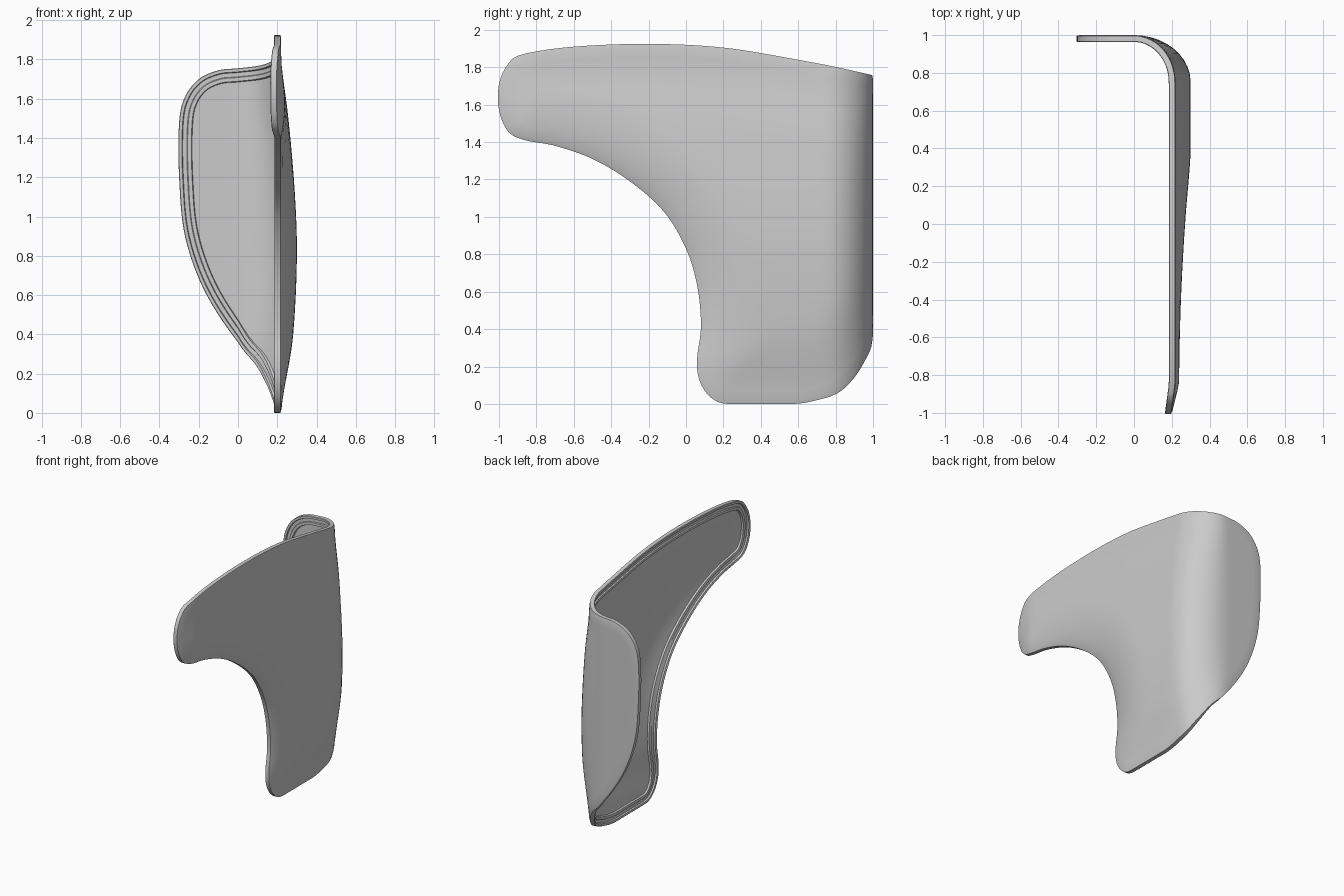
import bpy, bmesh, math
from mathutils import Vector
from mathutils.geometry import delaunay_2d_cdt

cube = bpy.data.objects.get("Cube")
if cube:
    bpy.data.objects.remove(cube, do_unlink=True)

# Flat pattern of the panel: distance along the wrap, height
OUTLINE = [(-.87, 1.87), (-.95, 1.82), (-1, 1.71), (-1, 1.57), (-.95, 1.455), (-.86, 1.41),
           (-.7, 1.38), (-.5, 1.31), (-.3, 1.19), (-.12, 1.03), (0, .83), (.06, .63),
           (.08, .42), (.06, .25), (.065, .15), (.1, .07), (.16, .015), (.23, 0), (.4, 0),
           (.58, 0), (.7, .02), (.82, .06), (.92, .14), (1.02, .24), (1.16, .36),
           (1.33, .62), (1.43, .9), (1.46, 1.2), (1.46, 1.48), (1.43, 1.61), (1.36, 1.7),
           (1.26, 1.745), (1.16, 1.755), (.95, 1.775), (.6, 1.84), (.2, 1.905),
           (-.2, 1.925), (-.6, 1.91)]
# Edge section: inset from the outline, depth below the outer skin
SECTION = [(.07, 0), (.02, 0), (0, .004), (0, .033), (.003, .036), (.018, .036),
           (.022, .026), (.043, .026), (.047, .034), (.066, .034), (.07, .022)]
COUNT = 240
BEND_START, BEND_LENGTH, BEND_DEPTH = .75, .41, .25


def smooth_loop(points, count):
    """Closed spline through the points, evenly resampled."""
    pts = [Vector(p) for p in points]
    fine = []
    for i in range(len(pts)):
        a, b, c, d = (pts[(i + k) % len(pts)] for k in (-1, 0, 1, 2))
        for j in range(20):
            t = j / 20
            fine.append(b + .5 * t * ((c - a) + t * ((2*a - 5*b + 4*c - d)
                                                     + t * (3*b - a - 3*c + d))))
    fine.append(fine[0])
    total = sum((q - p).length for p, q in zip(fine, fine[1:]))
    loop, walked, nxt = [], 0, 0
    for p, q in zip(fine, fine[1:]):
        step = (q - p).length
        while nxt <= walked + step and len(loop) < count:
            loop.append(p.lerp(q, (nxt - walked) / step))
            nxt += total / count
        walked += step
    return loop


def inset(loop, amount):
    """Move a counter-clockwise loop inwards."""
    result = []
    for i, p in enumerate(loop):
        t = (loop[(i + 1) % len(loop)] - loop[i - 1]).normalized()
        result.append(p + Vector((-t.y, t.x)) * amount)
    return result


def is_inside(p, loop):
    hit = False
    for a, b in zip(loop, loop[1:] + loop[:1]):
        if (a.y > p.y) != (b.y > p.y) and p.x < a.x + (b.x - a.x) * (p.y - a.y) / (b.y - a.y):
            hit = not hit
    return hit


def wrap(p, edge, depth):
    """Bend a flat point round the corner, with a gentle bulge on the side."""
    s, z = p.x, max(p.y, 0)
    if z > .85:
        bulge = 1 - min((z - .85) / .95, 1) ** 1.6
    else:
        bulge = 1 - .85 * ((.85 - z) / .85) ** 2
    swell = 1 - (1 - min(edge / .4, 1)) ** 2
    x = .22 + .08 * bulge * swell - .02 * max(0, min(1, (-.85 - s) / .15))
    angle = max(0, min(1, (s - BEND_START) / BEND_LENGTH)) * math.pi / 2
    c, n = math.cos(angle), math.sin(angle)
    normal = Vector((c / x, n / BEND_DEPTH, 0)).normalized()
    pos = Vector((x * c - max(0, s - BEND_START - BEND_LENGTH),
                  min(s, BEND_START) + BEND_DEPTH * n, z))
    return pos - normal * depth


outline = smooth_loop(OUTLINE, COUNT)
bm = bmesh.new()

# Rim, groove and bead running round the edge
rings = [[bm.verts.new(wrap(p, off, depth)) for p in inset(outline, off)]
         for off, depth in SECTION]
for r, q in zip(rings, rings[1:]):
    for i in range(COUNT):
        j = (i + 1) % COUNT
        bm.faces.new((r[i], r[j], q[j], q[i]))

# Outer and inner skins
border = inset(outline, SECTION[0][0])
points, edges = list(border), [SECTION[0][0]] * COUNT
for i in range(64):
    for j in range(50):
        p = Vector((-1 + i * .04, j * .04))
        gap = min((p - q).length for q in outline)
        if gap > .09 and is_inside(p, outline):
            points.append(p)
            edges.append(gap)
cdt = delaunay_2d_cdt(points, [(i, (i + 1) % COUNT) for i in range(COUNT)], [], 1, 1e-6)
source = [ids[0] for ids in cdt[3]]
for ring, depth in ((rings[0], SECTION[0][1]), (rings[-1], SECTION[-1][1])):
    verts = ring + [bm.verts.new(wrap(p, e, depth))
                    for p, e in zip(points[COUNT:], edges[COUNT:])]
    for face in cdt[2]:
        bm.faces.new([verts[source[k]] for k in face])
bmesh.ops.recalc_face_normals(bm, faces=bm.faces)

mesh = bpy.data.meshes.new("curved_panel")
bm.to_mesh(mesh)
bm.free()
panel = bpy.data.objects.new("curved_panel", mesh)
bpy.context.collection.objects.link(panel)

grey = bpy.data.materials.new("plain_grey")
grey.use_nodes = True
grey.diffuse_color = (.6, .6, .6, 1)
grey.node_tree.nodes["Principled BSDF"].inputs["Base Color"].default_value = (.6, .6, .6, 1)
mesh.materials.append(grey)

bpy.ops.object.select_all(action='DESELECT')
panel.select_set(True)
bpy.context.view_layer.objects.active = panel
bpy.ops.object.shade_smooth_by_angle(angle=math.radians(30))
